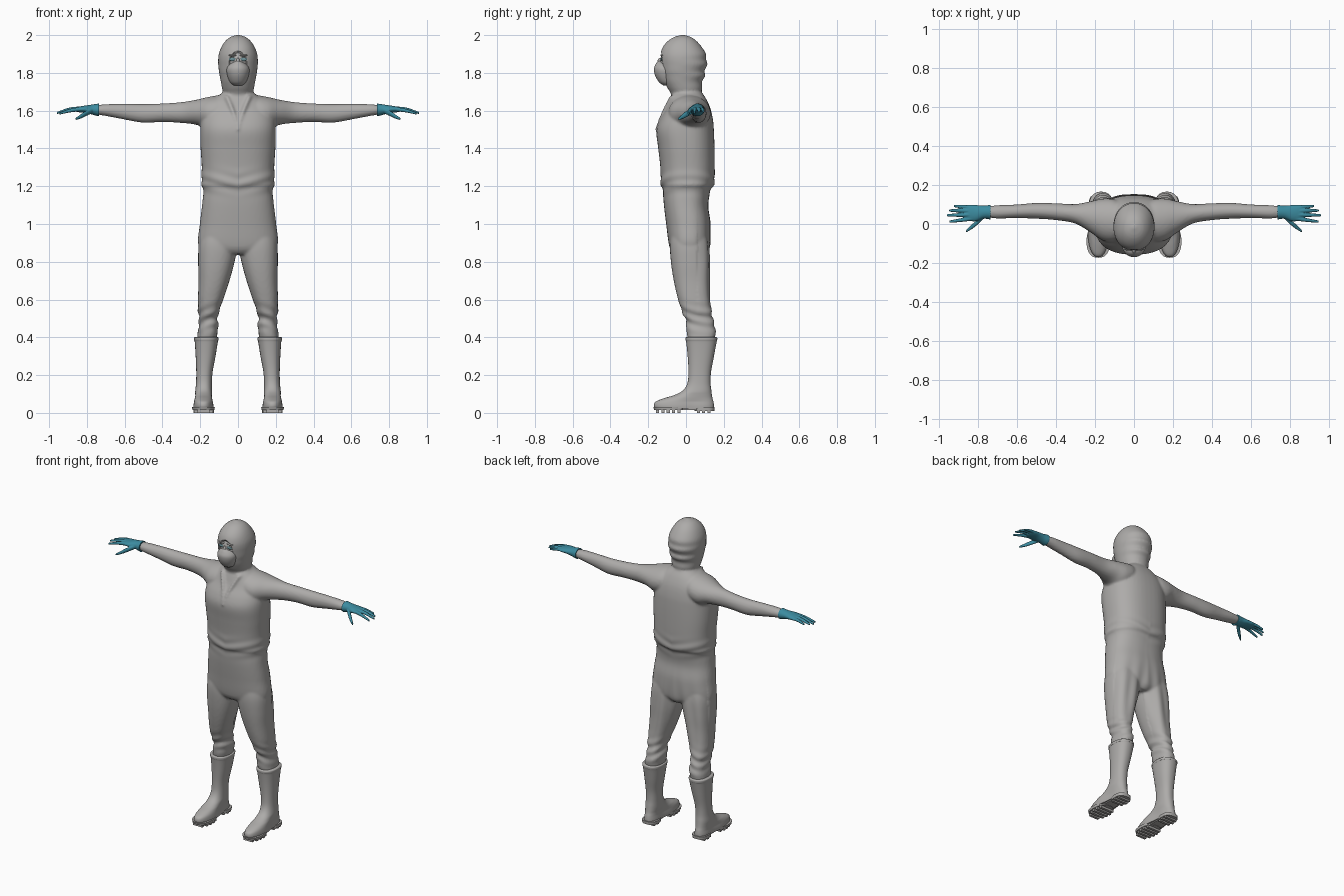
import bpy, bmesh, math
from mathutils import Vector, Matrix


def material(name, rgb):
    m = bpy.data.materials.new(name)
    m.diffuse_color = (*rgb, 1)
    return m


GREY = material("suit grey", (0.42, 0.41, 0.40))
TEAL = material("glove teal", (0.045, 0.26, 0.35))
LENS = material("lens teal", (0.16, 0.29, 0.32))


def smooth_rings(rings, steps):
    """Catmull-Rom interpolation between cross-sections."""
    out = []
    for i in range(len(rings) - 1):
        p = [rings[max(0, min(len(rings) - 1, i + k))] for k in (-1, 0, 1, 2)]
        for s in range(steps):
            t = s / steps
            out.append([0.5 * (2 * b + (c - a) * t + (2 * a - 5 * b + 4 * c - d) * t * t
                        + (3 * b - a - 3 * c + d) * t ** 3) for a, b, c, d in zip(*p)])
    return out + [list(rings[-1])]


def loft(bm, rings, axis="z", sx=1, power=2.0, n=32, steps=5):
    """Rings are (position on axis, low, high, low, high) of the two cross axes."""
    loops = []
    for pos, a0, a1, b0, b1 in smooth_rings(rings, steps):
        loop = []
        for k in range(n):
            ang = 2 * math.pi * k / n
            c, s = math.cos(ang), math.sin(ang)
            u = (a0 + a1) / 2 + (a1 - a0) / 2 * math.copysign(abs(c) ** (2 / power), c)
            v = (b0 + b1) / 2 + (b1 - b0) / 2 * math.copysign(abs(s) ** (2 / power), s)
            co = (u, v, pos) if axis == "z" else (pos, u, v)
            loop.append(bm.verts.new((co[0] * sx, co[1], co[2])))
        loops.append(loop)
    faces = [bm.faces.new((p[k], p[(k + 1) % n], q[(k + 1) % n], q[k]))
             for p, q in zip(loops, loops[1:]) for k in range(n)]
    faces += [bm.faces.new(loops[0][::-1]), bm.faces.new(loops[-1])]
    bmesh.ops.recalc_face_normals(bm, faces=faces)


def ball(bm, loc, size):
    bmesh.ops.create_uvsphere(bm, u_segments=32, v_segments=16, radius=1,
                              matrix=Matrix.Translation(loc) @ Matrix.Diagonal((*size, 1)))


def finish(name, bm, mat, voxel=0, relax=4, angle=40):
    me = bpy.data.meshes.new(name)
    bm.to_mesh(me)
    bm.free()
    me.materials.append(mat)
    ob = bpy.data.objects.new(name, me)
    bpy.context.collection.objects.link(ob)
    bpy.ops.object.select_all(action="DESELECT")
    bpy.context.view_layer.objects.active = ob
    ob.select_set(True)
    if voxel:
        mod = ob.modifiers.new("blend", "REMESH")
        mod.mode, mod.voxel_size = "VOXEL", voxel
        bpy.ops.object.modifier_apply(modifier=mod.name)
        mod = ob.modifiers.new("relax", "SMOOTH")
        mod.factor, mod.iterations = 0.5, relax
        bpy.ops.object.modifier_apply(modifier=mod.name)
    bpy.ops.object.shade_smooth_by_angle(angle=math.radians(angle))
    return ob


# Coverall: torso, hood, trouser legs and sleeves blended into one skin
bm = bmesh.new()
loft(bm, [(0.84, -.12, .12, -.06, .10), (0.88, -.207, .207, -.088, .125),
          (1.0, -.202, .202, -.105, .13), (1.10, -.19, .19, -.117, .118),
          (1.185, -.183, .183, -.124, .132), (1.215, -.194, .194, -.134, .15),
          (1.3, -.192, .192, -.136, .152), (1.4, -.198, .198, -.147, .151),
          (1.49, -.2, .2, -.157, .148), (1.55, -.195, .195, -.14, .143),
          (1.61, -.175, .175, -.105, .13), (1.66, -.13, .13, -.085, .108),
          (1.695, -.082, .082, -.07, .085)], power=2.4, n=48)
loft(bm, [(1.60, -.085, .085, -.08, .08), (1.68, -.077, .077, -.078, .078),
          (1.72, -.085, .085, -.098, .086), (1.755, -.091, .091, -.115, .085),
          (1.785, -.097, .097, -.125, .103), (1.81, -.101, .101, -.13, .097),
          (1.845, -.105, .105, -.135, .114), (1.87, -.105, .105, -.137, .106),
          (1.90, -.102, .102, -.136, .106), (1.935, -.089, .089, -.124, .085),
          (1.965, -.07, .07, -.10, .06), (1.988, -.044, .044, -.067, .03),
          (2.001, -.008, .008, -.025, -.01)], power=2.1, n=48)
for s in (1, -1):
    loft(bm, [(0.375, .115, .218, .015, .15), (0.43, .108, .212, .002, .158),
              (0.46, .104, .208, .002, .152), (0.50, .108, .205, -.004, .142),
              (0.53, .103, .21, -.018, .138), (0.60, .078, .212, -.042, .128),
              (0.70, .045, .209, -.065, .125), (0.80, .018, .211, -.08, .125),
              (0.90, .002, .207, -.085, .12), (1.0, .01, .18, -.07, .1)],
         sx=s, power=2.3)
    loft(bm, [(.04, -.06, .09, 1.54, 1.685), (.10, -.09, .125, 1.51, 1.682),
              (.16, -.085, .13, 1.50, 1.672), (.22, -.045, .117, 1.525, 1.658),
              (.30, .002, .102, 1.535, 1.645), (.40, .02, .106, 1.54, 1.638),
              (.50, .027, .108, 1.536, 1.635), (.60, .03, .10, 1.553, 1.636),
              (.70, .028, .096, 1.572, 1.634), (.75, .035, .09, 1.58, 1.628)],
         axis="x", sx=s)
    # lapel folds running down from the hood
    loft(bm, [(1.50, -.01, .012, -.164, -.13), (1.57, .006, .03, -.14, -.09),
              (1.63, .025, .055, -.112, -.06), (1.68, .045, .078, -.085, -.03)], sx=s, n=12)
suit = finish("coverall", bm, GREY, voxel=0.008, relax=3)

# Cloth folds around knees, waist and the backs of the legs
offsets = []
for v in suit.data.vertices:
    x, y, z = v.co
    knee = math.exp(-((z - .5) / .06) ** 2) * math.sin(z * 110 + abs(x) * 45 + y * 25)
    waist = math.exp(-((z - 1.22) / .05) ** 2) * math.sin(z * 90 - abs(x) * 30)
    back = (math.exp(-((z - .75) / .2) ** 2) * math.sin(abs(x) * 75 + z * 9)) if y > .06 else 0
    if abs(x) > .24:
        knee = waist = back = 0
    offsets.append(v.normal * (.004 * knee + .003 * waist + .004 * back))
for v, o in zip(suit.data.vertices, offsets):
    v.co += o

# Face opening cut into the hood
bm = bmesh.new()
ball(bm, (0, -.15, 1.825), (.064, .045, .1))
cutter = finish("opening_cutter", bm, GREY)
cutter.hide_render = True
bpy.context.view_layer.objects.active = suit
cut = suit.modifiers.new("opening", "BOOLEAN")
cut.operation, cut.object, cut.solver = "DIFFERENCE", cutter, "EXACT"
bpy.ops.object.modifier_apply(modifier=cut.name)
bpy.data.objects.remove(cutter)

# Face, mask and eyewear
bm = bmesh.new()
ball(bm, (0, -.07, 1.85), (.064, .068, .09))
ball(bm, (0, -.136, 1.858), (.01, .015, .022))
for s in (1, -1):
    ball(bm, (s * .028, -.122, 1.893), (.022, .014, .006))
finish("face", bm, GREY)
bm = bmesh.new()
loft(bm, [(1.733, -.022, .022, -.118, -.07), (1.75, -.042, .042, -.142, -.06),
          (1.785, -.056, .056, -.163, -.05), (1.82, -.06, .06, -.17, -.05),
          (1.845, -.045, .045, -.161, -.06), (1.862, -.015, .015, -.15, -.08)])
finish("mask", bm, GREY)
bm = bmesh.new()
for s in (1, -1):
    ball(bm, (s * .03, -.131, 1.872), (.019, .0045, .009))
finish("eye_lenses", bm, LENS)

# Gloves: flared cuff, palm, four fingers and thumb as (x, y, z, radius) paths
FINGERS = [
    [(.82, .082, 1.607, .011), (.87, .088, 1.606, .009), (.922, .092, 1.594, .006)],
    [(.82, .066, 1.610, .012), (.89, .069, 1.607, .010), (.947, .069, 1.591, .006)],
    [(.82, .048, 1.611, .012), (.89, .046, 1.607, .010), (.958, .045, 1.588, .006)],
    [(.82, .030, 1.609, .012), (.88, .021, 1.602, .010), (.945, .012, 1.585, .006)],
    [(.77, .040, 1.602, .014), (.81, .003, 1.582, .014), (.835, -.018, 1.568, .011),
     (.86, -.038, 1.556, .006)]]
bm = bmesh.new()
for s in (1, -1):
    loft(bm, [(.735, .022, .098, 1.570, 1.638), (.75, .026, .096, 1.573, 1.636),
              (.775, .026, .094, 1.580, 1.632), (.81, .014, .097, 1.588, 1.627),
              (.845, .016, .099, 1.592, 1.621), (.868, .025, .092, 1.597, 1.615)],
         axis="x", sx=s)
    for path in FINGERS:
        loft(bm, [(x, y - r, y + r, z - r, z + r) for x, y, z, r in path],
             axis="x", sx=s, n=14)
finish("gloves", bm, TEAL, voxel=0.003, relax=2)

# Rubber boots: shaft with rolled rim, foot narrowed at the instep
bm = bmesh.new()
for s in (1, -1):
    loft(bm, [(.022, .127, .238, -.165, .148), (.04, .128, .238, -.17, .148),
              (.06, .131, .235, -.16, .145), (.078, .134, .232, -.115, .14),
              (.095, .136, .229, -.06, .137), (.12, .138, .226, -.015, .134),
              (.16, .138, .222, .008, .13), (.22, .134, .221, .013, .133),
              (.30, .119, .224, .009, .148), (.375, .107, .229, .001, .162),
              (.385, .104, .232, -.002, .165), (.398, .104, .232, -.002, .165),
              (.402, .112, .224, .006, .157)], sx=s, power=2.3, n=40)
for v in bm.verts:
    low = max(0, min(1, (.11 - v.co.z) / .05))
    pinch = 1 - .2 * low * math.exp(-((v.co.y - .04) / .06) ** 2)
    mid = math.copysign(.182, v.co.x)
    v.co.x = mid + (v.co.x - mid) * pinch
finish("boots", bm, GREY, angle=60)

# Soles with heel block and tread bars
bm = bmesh.new()
for s in (1, -1):
    loft(bm, [(.014, .125, .241, -.168, -.005), (.03, .123, .243, -.173, -.005)],
         sx=s, power=2.4, n=40, steps=1)
    loft(bm, [(.016, .145, .22, -.06, .08), (.03, .143, .222, -.06, .08)],
         sx=s, power=4, steps=1)
    loft(bm, [(.010, .133, .231, .045, .15), (.03, .132, .232, .045, .152)],
         sx=s, power=2.8, n=40, steps=1)
    for y, w in ((-.15, .033), (-.122, .047), (-.094, .053), (-.066, .054), (-.038, .047),
                 (.065, .038), (.093, .045), (.121, .041)):
        bmesh.ops.create_cube(bm, size=1, matrix=Matrix.Translation((s * .182, y, .01))
                              @ Matrix.Diagonal((2 * w, .016, .02, 1)))
finish("boot_soles", bm, GREY, angle=35)
